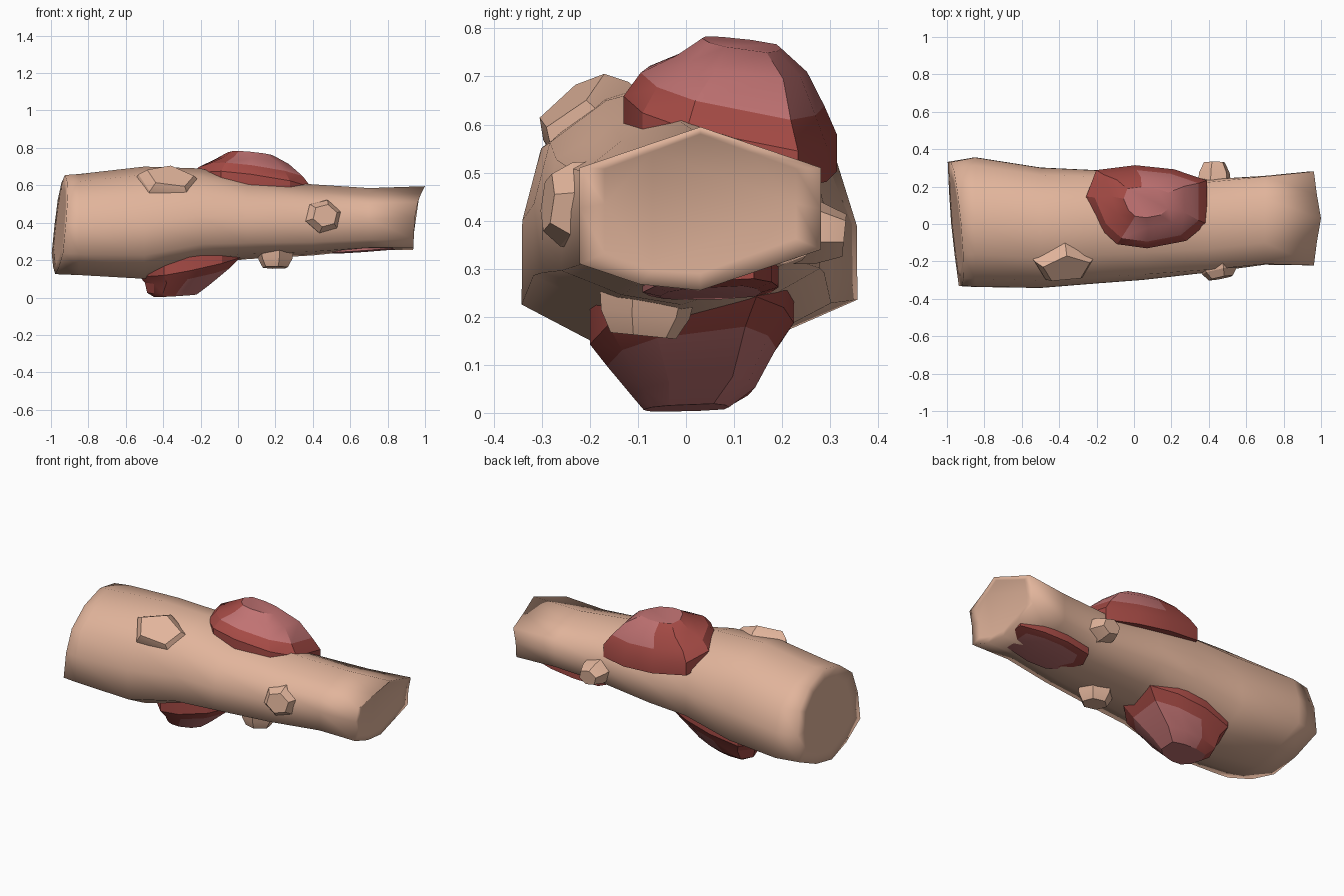
import bpy, bmesh
from math import sin, cos, pi, radians
from mathutils import Vector

if "Cube" in bpy.data.objects:
    bpy.data.objects.remove(bpy.data.objects["Cube"], do_unlink=True)


def material(name, rgb):
    m = bpy.data.materials.new(name)
    m.use_nodes = True
    m.diffuse_color = (*rgb, 1)
    m.node_tree.nodes["Principled BSDF"].inputs["Base Color"].default_value = (*rgb, 1)
    return m


tan = material("tan bark", (0.76, 0.46, 0.33))
red = material("dark red", (0.38, 0.07, 0.06))
pink = material("dusty pink", (0.53, 0.17, 0.17))


def stack(name, loops, mats, smooth, is_pink=None):
    """Skin a list of equal-length loops and close both ends."""
    bm = bmesh.new()
    rings = [[bm.verts.new(p) for p in loop] for loop in loops]
    n = len(rings[0])
    for i, (a, b) in enumerate(zip(rings, rings[1:])):
        for k in range(n):
            f = bm.faces.new((a[k], a[(k + 1) % n], b[(k + 1) % n], b[k]))
            if is_pink:
                f.material_index = int(is_pink(i, f.calc_center_median()))
    bm.faces.new(rings[0])
    bm.faces.new(rings[-1]).material_index = len(mats) - 1
    bmesh.ops.recalc_face_normals(bm, faces=bm.faces)
    me = bpy.data.meshes.new(name)
    bm.to_mesh(me)
    bm.free()
    ob = bpy.data.objects.new(name, me)
    bpy.context.collection.objects.link(ob)
    for m in mats:
        me.materials.append(m)
    bpy.ops.object.select_all(action="DESELECT")
    ob.select_set(True)
    bpy.context.view_layer.objects.active = ob
    bpy.ops.object.shade_smooth_by_angle(angle=radians(smooth))


# Trunk: x, centre y, centre z, half width, half height, hexagon amount
stations = [
    (-0.95, 0.0, 0.39, 0.25, 0.20, 0.1),
    (-0.95, 0.0, 0.39, 0.335, 0.265, 0.1),
    (-0.85, 0.01, 0.39, 0.35, 0.27, 0.1),
    (-0.5, -0.02, 0.40, 0.325, 0.30, 0.1),
    (-0.2, -0.015, 0.435, 0.31, 0.255, 0.2),
    (0.05, -0.01, 0.42, 0.30, 0.215, 0.3),
    (0.4, -0.01, 0.415, 0.27, 0.19, 0.6),
    (0.7, 0.02, 0.42, 0.27, 0.165, 0.9),
    (0.945, 0.03, 0.425, 0.29, 0.17, 1.0),
    (0.94, 0.03, 0.435, 0.23, 0.145, 1.0),
]
trunk = []
for i, (x, cy, cz, ry, rz, hexa) in enumerate(stations):
    loop = []
    for k in range(12):
        a = k * pi / 6
        s = 1 - 0.134 * hexa * (k % 2 == 0)
        if k in (7, 11):                # heavy lower corners of the wide half
            s += 0.16 * (1 - hexa)
        y, z = cy + ry * s * cos(a), cz + rz * s * sin(a)
        if k in (7, 8):                 # drooping front lower edge of the thin half
            z -= 0.03 * hexa
        dx = 0
        if i < 2:                       # slanted wide end
            dx = -0.09 * y + 0.1 * (z - 0.4)
        elif i > 7:                     # narrow end with a pointed top
            dx = 0.05 * (z - 0.42) + 1.5 * (z - 0.42) ** 2 * (z > 0.42)
        loop.append(Vector((x + dx, y, z)))
    trunk.append(loop)
stack("log_trunk", trunk, [tan], 180)


# Layered growths: one outline, scaled per layer of cx, cy, cz, scale, tilt factor
outline = [(1, 0.65), (0.45, 0.92), (-0.2, 1.02), (-0.85, 0.9), (-1.02, 0.25),
           (-0.8, -0.5), (-0.5, -0.9), (0.0, -1), (0.65, -0.82), (1, -0.4)]


def growth(name, size, layers, tilt, is_pink):
    loops = []
    for cx, cy, cz, s, t in layers:
        loop = []
        for px, py in outline:
            dx, dy = px * size[0] * s, py * size[1] * s
            loop.append(Vector((cx + dx, cy + dy, cz + t * (tilt[0] * dx + tilt[1] * dy))))
        loops.append(loop)
    stack(name, loops, [red, pink], 25, is_pink)


growth("upper_growth", (0.32, 0.22), [
    (0.07, 0.09, 0.54, 1, 1), (0.07, 0.09, 0.615, 1, 1),
    (0.07, 0.095, 0.67, 0.86, 1), (0.075, 0.115, 0.725, 0.61, 0.7),
    (0.065, 0.115, 0.768, 0.37, 0.7)], (-0.13, -0.2),
    lambda i, c: i >= 2 and c.x > 0)
growth("lower_growth", (0.27, 0.21), [
    (-0.26, 0.01, 0.25, 1, 1), (-0.26, 0.01, 0.17, 1, 1),
    (-0.27, 0.01, 0.12, 0.83, 1), (-0.32, 0.015, 0.045, 0.6, 0.7),
    (-0.335, 0.0, 0.01, 0.42, 0.3)], (0.2, 0.13),
    lambda i, c: i >= 2 and c.x > -0.32)
growth("underside_patch", (0.24, 0.14), [
    (0.67, 0.05, 0.30, 1, 1), (0.67, 0.05, 0.258, 1, 1),
    (0.67, 0.05, 0.248, 0.75, 1)], (0.07, 0.05),
    lambda i, c: c.y < 0)


# Branch stubs: tapered prisms pointing out of the trunk
def knot(name, base, axis, length, wide, tall, taper, sides=6):
    axis = Vector(axis).normalized()
    u = (Vector((1, 0, 0)) - axis * axis.x).normalized()
    v = axis.cross(u)
    loops = []
    for h, s in ((-0.05, 1.1), (length * 0.5, 0.95), (length, taper)):
        loops.append([Vector(base) + axis * h
                      + u * wide * s * cos(0.3 + 2 * pi * k / sides)
                      + v * tall * s * sin(0.3 + 2 * pi * k / sides)
                      for k in range(sides)])
    stack(name, loops, [tan], 20)


knot("upper_front_knot", (-0.375, -0.185, 0.58), (0.15, -0.6, 0.75), 0.09, 0.185, 0.125, 0.72, 5)
knot("front_knot", (0.45, -0.21, 0.43), (0.2, -1, 0.1), 0.08, 0.105, 0.095, 0.65)
knot("back_knot", (0.43, 0.22, 0.38), (0, 1, -0.1), 0.11, 0.09, 0.07, 0.65)
knot("bottom_knot", (0.2, -0.08, 0.25), (0, -0.1, -1), 0.09, 0.10, 0.10, 0.7)
